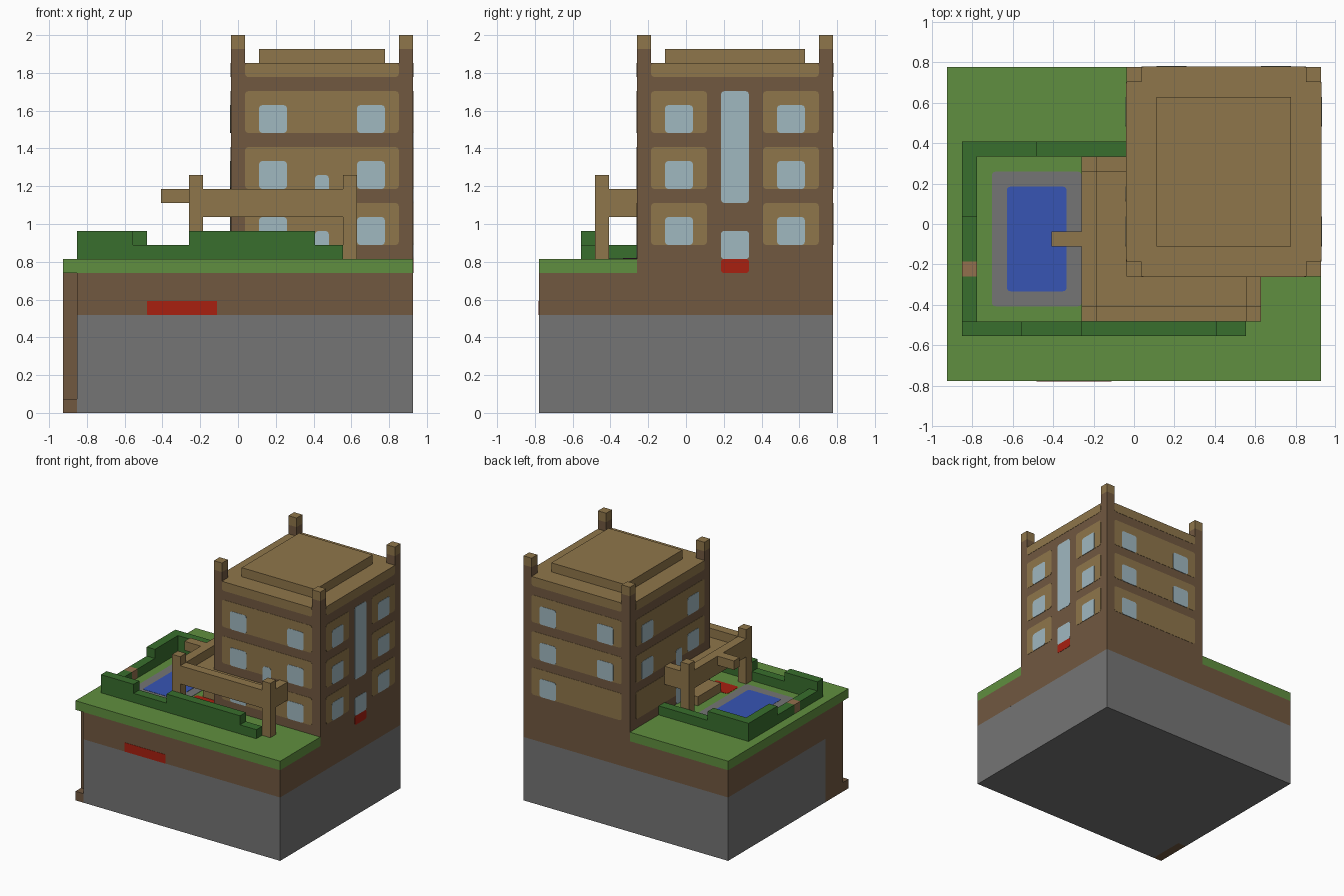
import bpy, bmesh, math
from mathutils import Vector

cube = bpy.data.objects.get("Cube")
if cube:
    bpy.data.objects.remove(cube, do_unlink=True)

U = 2 / 27          # one building block
NX, NY = 25, 21     # blocks along x and y


def material(name, r, g, b):
    m = bpy.data.materials.new(name)
    m.use_nodes = True
    m.diffuse_color = (r, g, b, 1)
    m.node_tree.nodes["Principled BSDF"].inputs["Base Color"].default_value = (r, g, b, 1)
    return m


tan = material("tan plaster", .275, .181, .069)
brown = material("brown earth", .165, .098, .051)
stone = material("grey stone", .178, .178, .178)
grass = material("grass green", .117, .275, .05)
leaf = material("hedge green", .04, .156, .026)
glass = material("pale glass", .352, .479, .527)
water = material("pool blue", .038, .091, .456)
red = material("red", .392, .014, .005)
wood = material("gate wood", .29, .16, .075)


def solid(name, bottom, lift, mat):
    """Extrude a closed outline of points along a vector."""
    bm = bmesh.new()
    face = bm.faces.new([bm.verts.new(p) for p in bottom])
    new = bmesh.ops.extrude_face_region(bm, geom=[face])["geom"]
    bmesh.ops.translate(bm, vec=lift, verts=[g for g in new if isinstance(g, bmesh.types.BMVert)])
    bmesh.ops.recalc_face_normals(bm, faces=bm.faces)
    me = bpy.data.meshes.new(name)
    bm.to_mesh(me)
    bm.free()
    me.materials.append(mat)
    ob = bpy.data.objects.new(name, me)
    bpy.context.collection.objects.link(ob)
    return ob


def at(i, j, k):
    return Vector(((i - NX / 2) * U, (j - NY / 2) * U, k * U))


def prism(name, outline, k0, k1, mat):
    return solid(name, [at(i, j, k0) for i, j in outline], (0, 0, (k1 - k0) * U), mat)


def box(name, i0, i1, j0, j1, k0, k1, mat):
    return prism(name, [(i0, j0), (i1, j0), (i1, j1), (i0, j1)], k0, k1, mat)


# Faces that carry plates: position of (u, v) and the outward direction
SIDES = {
    "front": (lambda u, v: at(u, 7, v), Vector((0, -1, 0))),
    "back": (lambda u, v: at(u, 21, v), Vector((0, 1, 0))),
    "right": (lambda u, v: at(25, u, v), Vector((1, 0, 0))),
    "left": (lambda u, v: at(12, u, v), Vector((-1, 0, 0))),
    "base": (lambda u, v: at(u, 0, v), Vector((0, -1, 0))),
    "ground": (lambda u, v: at(u, v, 11), Vector((0, 0, 1))),
}


def plate(name, side, u0, u1, v0, v1, mat, layer=1, r=.25):
    """Thin plate with rounded corners."""
    place, out = SIDES[side]
    pts = []
    corners = [(u1 - r, v1 - r), (u0 + r, v1 - r), (u0 + r, v0 + r), (u1 - r, v0 + r)]
    for q, (cu, cv) in enumerate(corners):
        for s in range(4):
            a = (q + s / 3) * math.pi / 2
            pts.append(place(cu + r * math.cos(a), cv + r * math.sin(a)))
    return solid(name, pts, out * .002 * layer, mat)


# Base: stone, soil and lawn, with a notched corner
box("stone_base", 1, 25, 0, 21, 0, 7, stone)
box("stone_side", 0, 1, 4, 21, 0, 7, stone)
prism("soil", [(1, 0), (25, 0), (25, 7), (12, 7), (12, 21), (0, 21), (0, 4), (1, 4)], 7, 10, brown)
box("corner_wall", 0, 1, 1, 4, 0, 10, brown)
box("corner_foot", 0, 1, 0, 1, 0, 1, brown)
prism("lawn", [(0, 0), (25, 0), (25, 7), (12, 7), (12, 21), (0, 21)], 10, 11, grass)
plate("base_red_panel", "base", 6, 11, 7, 8, red, r=.05)

# Tower with tan roof
tower = box("tower", 12, 25, 7, 21, 7, 25, brown)
tower.data.materials.append(tan)
for p in tower.data.polygons:
    p.material_index = 1 if p.normal.z > .5 else 0
box("roof_slab", 14, 23, 9, 19, 25, 26, tan)
for i in (12, 24):
    for j in (7, 20):
        box("roof_post", i, i + 1, j, j + 1, 25, 26, brown)
        box("roof_post_cap", i, i + 1, j, j + 1, 26, 27, tan)

# Wall panels, cornices and windows
for side, a, b in (("front", 13, 24), ("back", 13, 24), ("left", 8, 20), ("right", 8, 20)):
    plate(side + "_cornice", side, a, b, 24, 25, tan)
    for k in (12, 16, 20):
        spans = [(a, a + 4), (b - 4, b)] if side == "right" else [(a, b)]
        for s, e in spans:
            plate(side + "_panel", side, s, e, k, k + 3, tan)
        for w in (a + 1, b - 3):
            hidden = k == 12 and ((side == "back" and w < 16) or (side == "left" and w > 16))
            if not hidden:
                plate(side + "_window", side, w, w + 2, k, k + 2, glass, 2)
for k0, k1 in ((11, 13), (15, 17)):
    plate("front_door", "front", 18, 19, k0, k1, glass, 2)
    plate("left_door", "left", 12, 13, k0, k1, glass, 2)
plate("stair_window", "right", 13, 15, 15, 23, glass)
plate("right_door", "right", 13, 15, 11, 13, glass, r=.2)
plate("door_step", "right", 13, 15, 10, 11, red, r=.2)

# Balcony wrapping the tower corner
prism("balcony_parapet", [(9, 15), (9, 4), (21, 4), (21, 7), (20, 7), (20, 5),
                          (10, 5), (10, 14), (12, 14), (12, 15)], 14, 16, tan)
prism("balcony_floor", [(10, 14), (10, 5), (20, 5), (20, 7), (12, 7), (12, 14)], 14, 15, tan)
for i, j in ((9, 4), (20, 4), (9, 14)):
    box("balcony_post", i, i + 1, j, j + 1, 11, 14, tan)
    box("balcony_post_cap", i, i + 1, j, j + 1, 16, 17, tan)
box("diving_board", 7, 9, 9, 10, 15, 16, tan)

# Pool and terrace
plate("pool_terrace", "ground", 3, 9, 5, 14, stone)
plate("pool_water", "ground", 4, 8, 6, 13, water, 2)
plate("red_mat", "ground", 9.2, 12, 6, 8, red)
box("terrace_bench", 10, 12, 8, 12, 11, 12, tan)

# Hedges: (i0, i1, j0, j1, height)
for i0, i1, j0, j1, h in ((1, 5, 3, 4, 2), (5, 9, 3, 4, 1), (9, 18, 3, 4, 2), (18, 20, 3, 4, 1),
                          (1, 2, 4, 7, 1), (1, 2, 8, 11, 1), (1, 2, 11, 15, 2),
                          (1, 6, 15, 16, 2), (6, 12, 15, 16, 1)):
    box("hedge", i0, i1, j0, j1, 11, 11 + h, leaf)
box("garden_gate", 1, 2, 7, 8, 11, 12, wood)
